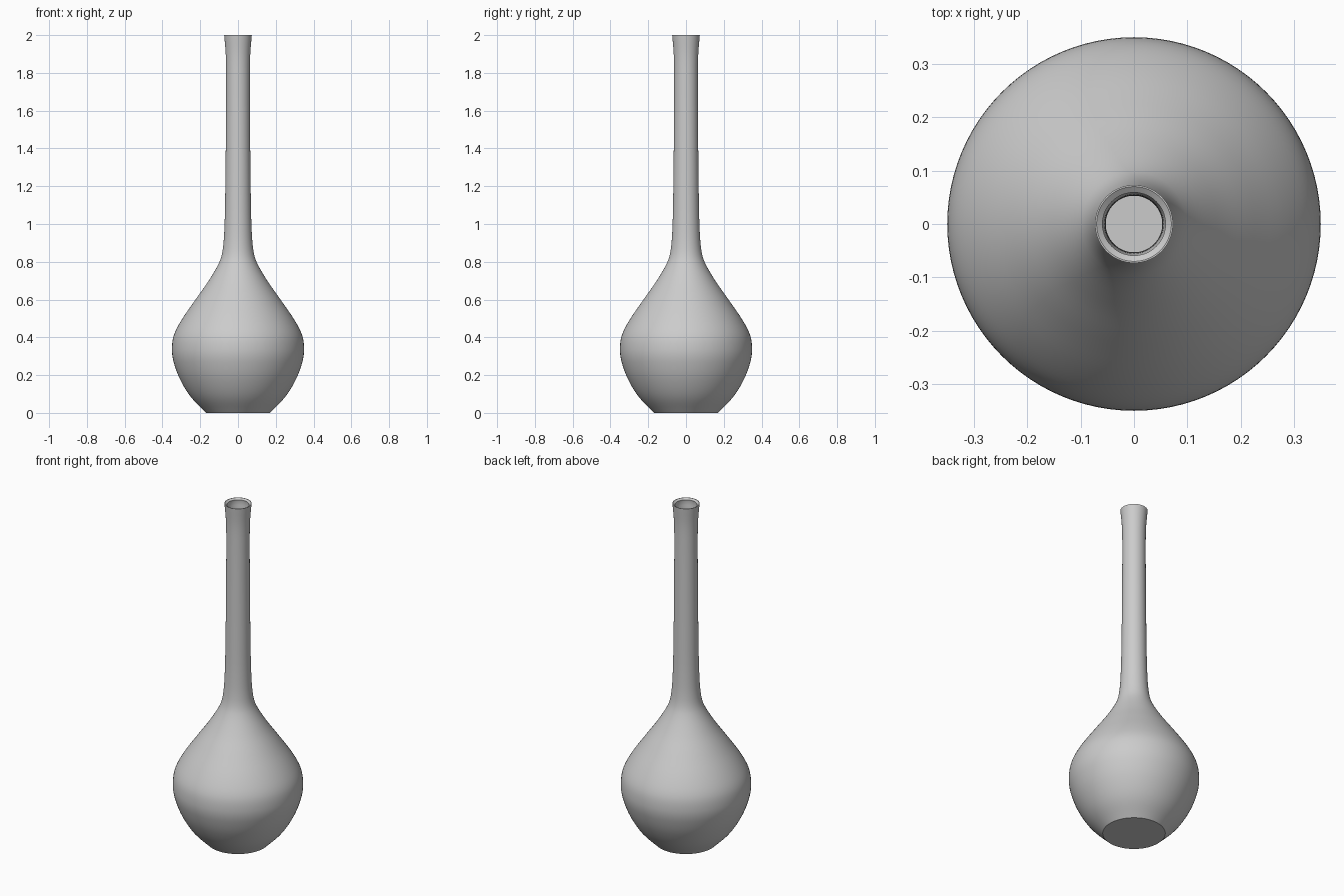
import bpy, bmesh, math
from mathutils import Vector

if "Cube" in bpy.data.objects:
    bpy.data.objects.remove(bpy.data.objects["Cube"])

SIDES = 96
WALL = 0.01

# Outer silhouette of the vase: (radius, height), foot to lip
KEYS = [(0.168, 0.0), (0.25, 0.085), (0.308, 0.18), (0.341, 0.27), (0.35, 0.335),
        (0.34, 0.41), (0.30, 0.49), (0.225, 0.60), (0.155, 0.70), (0.098, 0.80),
        (0.08, 0.87), (0.071, 1.0), (0.067, 1.2), (0.064, 1.5), (0.063, 1.8),
        (0.065, 1.9), (0.073, 2.0)]


def smooth_curve(keys, steps=5):
    """Catmull-Rom curve through the key points."""
    p = [Vector(k) for k in keys]
    p = [2 * p[0] - p[1]] + p + [2 * p[-1] - p[-2]]
    out = []
    for i in range(1, len(p) - 2):
        # chord-scaled tangents cope with uneven spacing
        d0, d1, d2 = [(p[i + j + 1] - p[i + j]).length for j in (-1, 0, 1)]
        m1 = (p[i + 1] - p[i - 1]) * d1 / (d0 + d1)
        m2 = (p[i + 2] - p[i]) * d1 / (d1 + d2)
        for s in range(steps):
            t = s / steps
            out.append((2*t**3 - 3*t**2 + 1) * p[i] + (t**3 - 2*t**2 + t) * m1
                       + (3*t**2 - 2*t**3) * p[i + 1] + (t**3 - t**2) * m2)
    return out + [p[-2]]


def inset(curve, d):
    """Offset the silhouette inwards to get the inner wall."""
    out = []
    for i, c in enumerate(curve):
        t = (curve[min(i + 1, len(curve) - 1)] - curve[max(i - 1, 0)]).normalized()
        out.append(c + Vector((-t.y, t.x)) * d)
    return out


outer = smooth_curve(KEYS)
inner = [q for q in inset(outer, WALL) if WALL + 0.004 < q.y < 1.99]
floor_edge = Vector((inner[0].x - 0.004, WALL))

# Foot, outside, softly sloped lip, inside, inner floor
profile = outer + [Vector((0.070, 2.0)), Vector((0.059, 1.992))]
profile += list(reversed(inner)) + [floor_edge]

bm = bmesh.new()
rings = [[bm.verts.new((q.x * math.cos(a), q.x * math.sin(a), q.y))
          for a in (2 * math.pi * k / SIDES for k in range(SIDES))] for q in profile]
for lo, hi in zip(rings, rings[1:]):
    for k in range(SIDES):
        n = (k + 1) % SIDES
        bm.faces.new((lo[k], lo[n], hi[n], hi[k]))
bm.faces.new(list(reversed(rings[0])))
bm.faces.new(rings[-1])
bmesh.ops.recalc_face_normals(bm, faces=bm.faces)

mesh = bpy.data.meshes.new("vase")
bm.to_mesh(mesh)
bm.free()
vase = bpy.data.objects.new("vase", mesh)
bpy.context.collection.objects.link(vase)
bpy.context.view_layer.objects.active = vase
vase.select_set(True)
bpy.ops.object.shade_smooth_by_angle(angle=math.radians(35))
